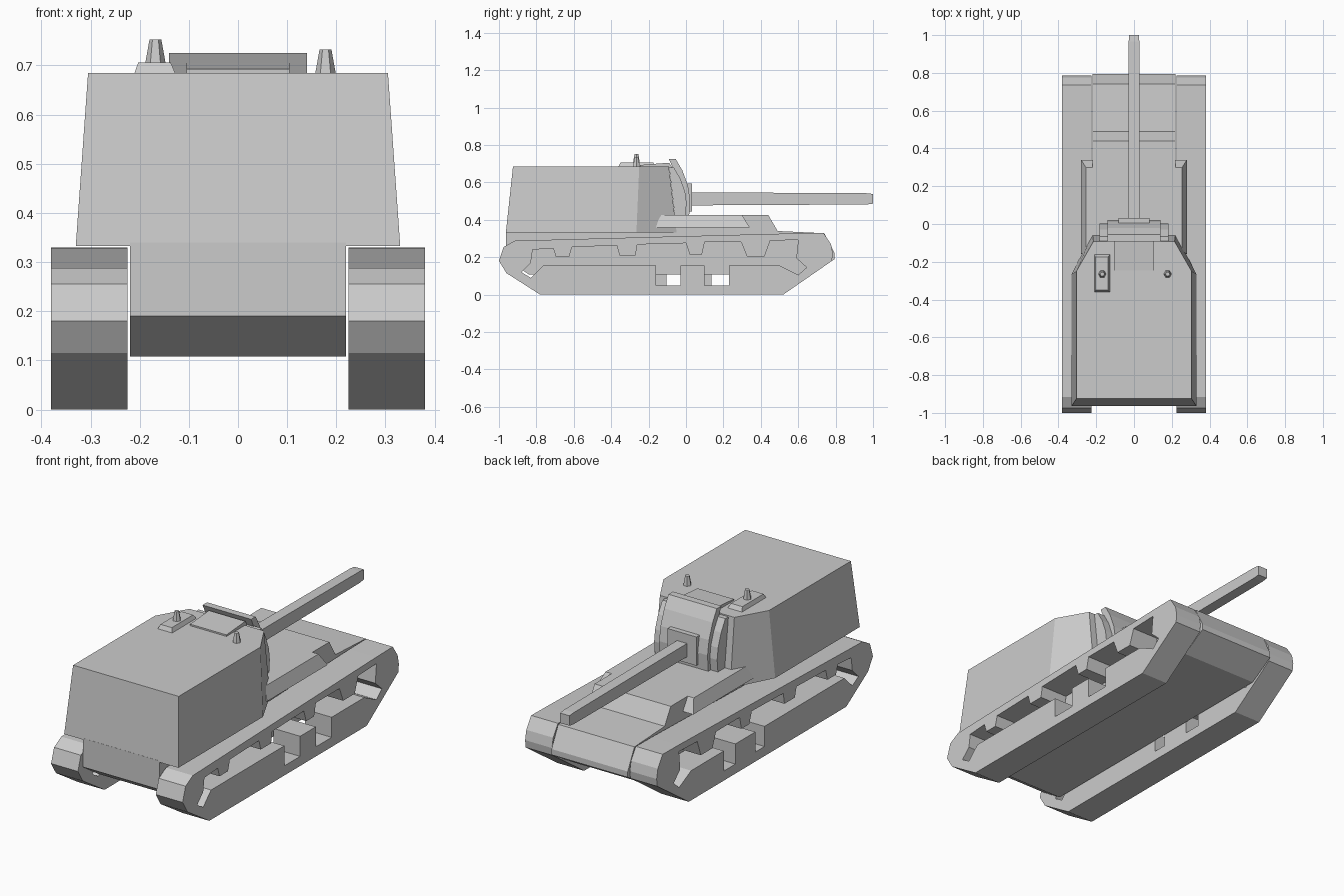
import bpy, bmesh, math
from mathutils import Matrix

if "Cube" in bpy.data.objects:
    bpy.data.objects.remove(bpy.data.objects["Cube"])


def link(name, mesh):
    ob = bpy.data.objects.new(name, mesh)
    bpy.context.collection.objects.link(ob)
    return ob


def plate(name, outline, x0, x1, holes=()):
    """Side profile in (y, z), with optional holes, extruded from x0 to x1."""
    cu = bpy.data.curves.new(name, 'CURVE')
    cu.dimensions = '2D'
    cu.fill_mode = 'BOTH'
    cu.extrude = (x1 - x0) / 2
    for loop in (outline, *holes):
        sp = cu.splines.new('POLY')
        sp.points.add(len(loop) - 1)
        for p, (y, z) in zip(sp.points, loop):
            p.co = (y, z, 0, 1)
        sp.use_cyclic_u = True
    tmp = link(name + "_profile", cu)
    me = bpy.data.meshes.new_from_object(
        tmp.evaluated_get(bpy.context.evaluated_depsgraph_get()))
    bpy.data.objects.remove(tmp)
    bpy.data.curves.remove(cu)
    me.transform(Matrix(((0, 0, 1, (x0 + x1) / 2), (1, 0, 0, 0),
                         (0, 1, 0, 0), (0, 0, 0, 1))))
    bm = bmesh.new()
    bm.from_mesh(me)
    bmesh.ops.remove_doubles(bm, verts=bm.verts, dist=1e-5)
    bmesh.ops.recalc_face_normals(bm, faces=bm.faces)
    for f in bm.faces:
        f.smooth = False
    bm.to_mesh(me)
    bm.free()
    return link(name, me)


def loft(name, a, b):
    """Closed solid between two rings of equal length."""
    bm = bmesh.new()
    ra, rb = [[bm.verts.new(p) for p in r] for r in (a, b)]
    bm.faces.new(ra)
    bm.faces.new(rb)
    for i in range(len(ra)):
        j = (i + 1) % len(ra)
        bm.faces.new((ra[i], ra[j], rb[j], rb[i]))
    bmesh.ops.recalc_face_normals(bm, faces=bm.faces)
    me = bpy.data.meshes.new(name)
    bm.to_mesh(me)
    bm.free()
    return link(name, me)


def rect(x0, x1, y0, y1, z):
    return [(x0, y0, z), (x1, y0, z), (x1, y1, z), (x0, y1, z)]


def sym(half, z):
    """Plan ring mirrored in x from its right half."""
    return [(x, y, z) for x, y in half] + [(-x, y, z) for x, y in reversed(half)]


# Hull
plate("hull", [(-.963, .34), (-.963, .19), (-.84, .108), (.66, .108), (.795, .19),
               (.795, .22), (.74, .328), (.49, .34), (.44, .425), (-.1, .425),
               (-.1, .34)], -.22, .22)

# Tracks, each with a ragged opening that passes through
track = [(-.78, 0), (.52, 0), (.78, .18), (.785, .22), (.775, .27), (.735, .33),
         (.6, .328), (-.1, .31), (-.915, .288), (-.975, .255), (-1, .18), (-.96, .115)]
top_edge = [(.645, .145), (.59, .195), (.6, .293), (.45, .288), (.42, .205), (.325, .205),
            (.295, .28), (.1, .28), (.085, .215), (.02, .215), (0, .275), (-.26, .268),
            (-.27, .21), (-.355, .21), (-.37, .262), (-.61, .255), (-.625, .2),
            (-.695, .2), (-.71, .248), (-.82, .24), (-.83, .17), (-.88, .12)]
for side, s, n1, n2 in (("right", 1, -.16, .10), ("left", -1, -.105, .135)):
    bottom = [(-.83, .09), (-.765, .155)]
    for a, b in ((n1, -.03), (n2, .23)):
        bottom += [(a, .155), (a, .05), (b, .05), (b, .155)]
    bottom += [(.5, .155), (.6, .105)]
    x = sorted((s * .225, s * .38))
    plate(side + "_track", track, *x, holes=[bottom + top_edge])
    # Tapered stowage box beside the deck
    loft(side + "_side_box",
         rect(s * .215, s * .28, -.16, .34, .36),
         rect(s * .215, s * .255, -.14, .30, .425))

# Casemate with angled cheeks
loft("casemate",
     sym([(.33, -.963), (.33, -.265), (.22, -.05)], .333),
     sym([(.305, -.925), (.305, -.25), (.215, -.092)], .685))

# Curved gun shield: tall centre and wider, lower backing
plate("gun_shield", [(-.055, .725), (-.02, .665), (.01, .585), (.022, .51), (.017, .425),
                     (-.06, .425), (-.03, .5), (-.04, .59), (-.062, .66), (-.092, .725)],
      -.14, .14)
plate("shield_backing", [(-.065, .68), (-.03, .62), (-.005, .55), (.003, .49),
                         (-.003, .425), (-.06, .425), (-.09, .68)], -.182, .182)

# Gun collar and square barrel
loft("gun_collar", rect(-.083, .083, -.03, .033, .445),
     rect(-.083, .083, -.03, .033, .595))


def section(w, h, y):
    return [(-w, y, .512 - h), (w, y, .512 - h), (w, y, .512 + h), (-w, y, .512 + h)]


loft("gun_barrel", section(.029, .035, 0), section(.028, .03, .965))
loft("gun_muzzle", section(.028, .03, .965), section(.027, .026, 1.0))

# Roof fittings
plate("roof_plate", [(-.245, .68), (-.245, .693), (-.09, .705), (-.075, .68)], -.105, .105)
loft("periscope_base", rect(-.211, -.127, -.362, -.16, .683),
     rect(-.203, -.137, -.35, -.175, .706))
for name, x, z in (("left_periscope", -.168, .703), ("right_periscope", .178, .683)):
    rings = [[(x + r * math.cos(k * math.pi / 3), -.265 + r * math.sin(k * math.pi / 3), h)
              for k in range(6)] for r, h in ((.021, z), (.012, z + .05))]
    loft(name, *rings)
